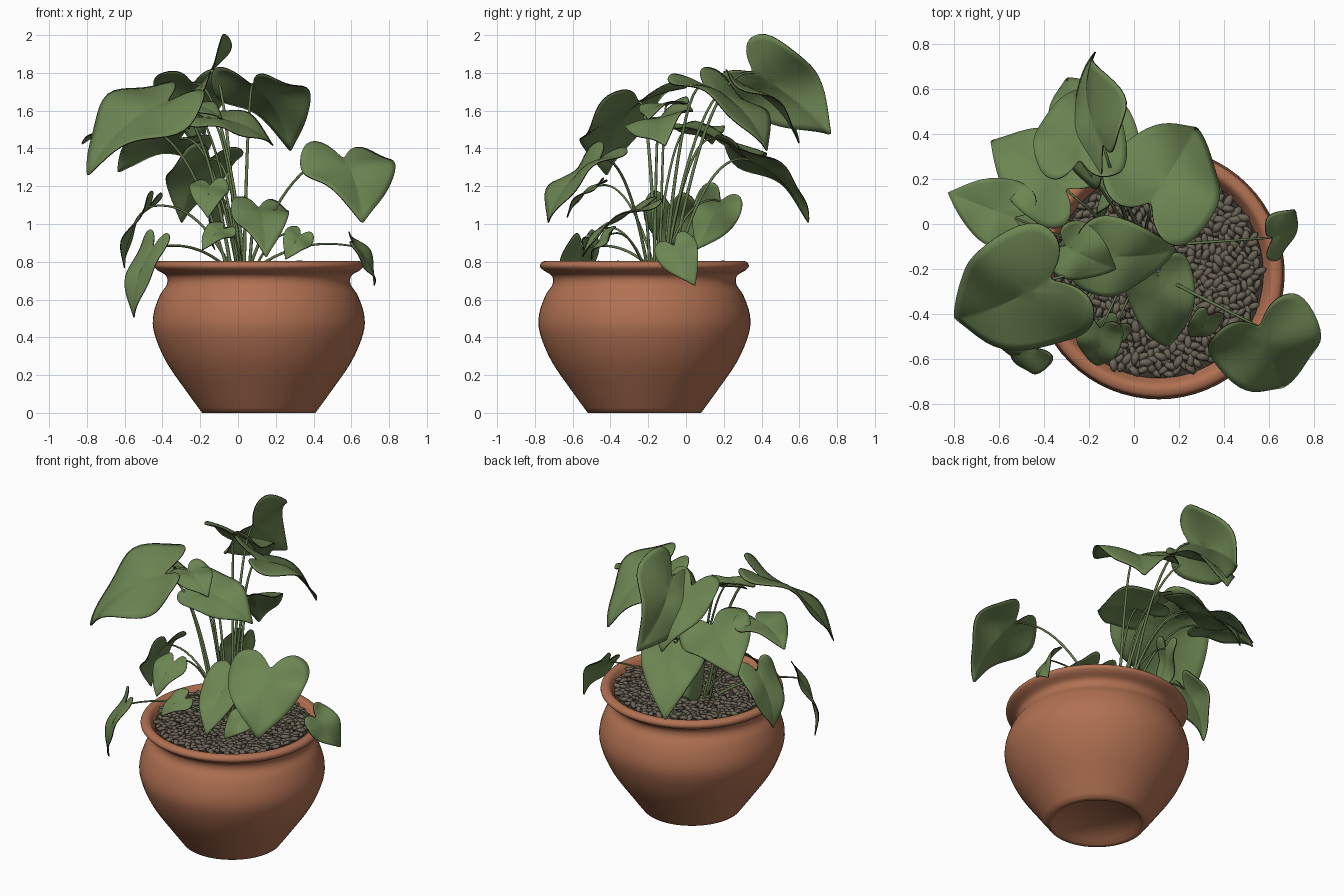
import bpy, bmesh, math, random
from mathutils import Vector, Matrix

random.seed(4)
if "Cube" in bpy.data.objects:
    bpy.data.objects.remove(bpy.data.objects["Cube"], do_unlink=True)

CENTRE = Vector((0.11, -0.22, 0))


def material(name, *rgb):
    m = bpy.data.materials.new(name)
    m.use_nodes = True
    m.diffuse_color = (*rgb, 1)
    bsdf = m.node_tree.nodes["Principled BSDF"]
    bsdf.inputs["Base Color"].default_value = (*rgb, 1)
    bsdf.inputs["Roughness"].default_value = 0.8
    return m


TERRACOTTA = material("terracotta", 0.44, 0.165, 0.085)
LEAF = material("leaf green", 0.15, 0.235, 0.085)
STEM = material("stem green", 0.13, 0.2, 0.075)
EDGE = material("dry leaf edge", 0.03, 0.02, 0.015)
STONE = material("dark pebble", 0.15, 0.13, 0.095)
SOIL = material("soil", 0.04, 0.033, 0.025)


def add_object(name, bm, *mats):
    mesh = bpy.data.meshes.new(name)
    bm.to_mesh(mesh)
    bm.free()
    for polygon in mesh.polygons:
        polygon.use_smooth = True
    for m in mats:
        mesh.materials.append(m)
    obj = bpy.data.objects.new(name, mesh)
    bpy.context.collection.objects.link(obj)
    return obj


def smooth_path(points, steps):
    # Catmull-Rom curve through the points
    pts = [Vector(p) for p in points]
    pts = [pts[0] * 2 - pts[1]] + pts + [pts[-1] * 2 - pts[-2]]
    out = []
    for a, b, c, d in zip(pts, pts[1:], pts[2:], pts[3:]):
        for i in range(steps):
            t = i / steps
            out.append(b + ((c - a) * t + (2 * a - 5 * b + 4 * c - d) * t ** 2
                            + (3 * b - a - 3 * c + d) * t ** 3) / 2)
    return [tuple(p) for p in out + [pts[-2]]]


def lathe(name, profile, mat):
    bm = bmesh.new()
    verts = [bm.verts.new((r, 0, z)) for r, z in profile]
    edges = [bm.edges.new(pair) for pair in zip(verts, verts[1:])]
    bmesh.ops.spin(bm, geom=verts + edges, axis=(0, 0, 1), cent=(0, 0, 0),
                   angle=math.tau, steps=64, use_merge=True)
    bmesh.ops.remove_doubles(bm, verts=bm.verts, dist=0.0005)
    bmesh.ops.recalc_face_normals(bm, faces=bm.faces)
    add_object(name, bm, mat).location = CENTRE


# Pot: recessed foot, round belly, flared lip
belly = smooth_path([(0.3, 0), (0.38, 0.11), (0.49, 0.27), (0.553, 0.42), (0.558, 0.52),
                     (0.525, 0.62), (0.487, 0.68), (0.49, 0.725), (0.535, 0.755),
                     (0.553, 0.777), (0.54, 0.8), (0.5, 0.8), (0.465, 0.74)], 4)
lathe("pot", [(0, 0.03), (0.25, 0.03), (0.27, 0)] + belly, TERRACOTTA)
lathe("soil", [(0, 0.772), (0.467, 0.765)], SOIL)

# Pebbles covering the soil in a sunflower spiral
bm = bmesh.new()
count = 620
for i in range(count):
    radius, angle = 0.455 * math.sqrt(i / count), i * 2.4
    place = CENTRE + Vector((radius * math.cos(angle), radius * math.sin(angle),
                             random.uniform(0.776, 0.79)))
    turn = (Matrix.Rotation(random.uniform(0, math.tau), 4, 'Z')
            @ Matrix.Rotation(random.uniform(-0.3, 0.3), 4, 'Y'))
    size = random.uniform(0.8, 1.2)
    shape = Matrix.Diagonal((0.034 * size, 0.018 * size, 0.014 * size, 1))
    bmesh.ops.create_icosphere(bm, subdivisions=1, radius=1,
                               matrix=Matrix.Translation(place) @ turn @ shape)
add_object("pebbles", bm, STONE)

# Heart outline, one half mirrored to the other: (along the midrib, sideways)
HALF = smooth_path([(0, 0), (-0.17, 0.1), (-0.26, 0.25), (-0.17, 0.42), (0.1, 0.5),
                    (0.4, 0.43), (0.68, 0.26), (0.9, 0.08), (1, 0)], 2)
OUTLINE = HALF + [(a, -s) for a, s in HALF[-2:0:-1]]


def blade(name, base, tip, roll, ratio):
    # Heart-shaped blade facing up, rolled about its midrib
    midrib = tip - base
    length = midrib.length
    width = ratio * length
    along = midrib.normalized()
    up = Vector((0, 0, 1))
    up = (up - along * up.dot(along)).normalized()
    up = Matrix.Rotation(math.radians(roll), 3, along) @ up
    side = up.cross(along)
    phase = random.uniform(0, math.tau)

    def place(a, s):
        bend = 0.12 * length * (4 * a * (1 - a) if a > 0 else 1.5 * a)
        cup = width * (0.22 * abs(s) - 0.45 * s * s)
        wave = 0.18 * width * s * math.sin(7 * a + phase)
        return base + along * a * length + side * s * width + up * (bend + cup + wave)

    bm = bmesh.new()
    heart = 0.18
    hub = bm.verts.new(place(heart, 0))
    rings = [[bm.verts.new(place(heart + (a - heart) * k / 4, s * k / 4)) for a, s in OUTLINE]
             for k in range(1, 5)]
    n = len(OUTLINE)
    for i in range(n):
        j = (i + 1) % n
        bm.faces.new((hub, rings[0][j], rings[0][i]))
        for inner, outer in zip(rings, rings[1:]):
            bm.faces.new((inner[i], inner[j], outer[j], outer[i]))
    bmesh.ops.recalc_face_normals(bm, faces=bm.faces)
    obj = add_object(name, bm, LEAF, EDGE)
    sub = obj.modifiers.new("smooth", 'SUBSURF')
    sub.levels = sub.render_levels = 1
    thick = obj.modifiers.new("thickness", 'SOLIDIFY')
    thick.thickness = 0.006
    thick.offset = 0
    thick.material_offset_rim = 1


def stalk(name, end, radius):
    # Stalk rising from the crown and arching over to the blade
    root = Vector((0.03 + 0.12 * end.x + random.uniform(-0.04, 0.04),
                   -0.13 + 0.12 * end.y + random.uniform(-0.04, 0.04), 0.76))
    bend = root.lerp(end, 0.45)
    bend.z = end.z + 0.06
    curve = bpy.data.curves.new(name, 'CURVE')
    curve.dimensions = '3D'
    curve.bevel_depth = radius
    curve.bevel_resolution = 2
    spline = curve.splines.new('POLY')
    spline.points.add(14)
    for i, p in enumerate(spline.points):
        t = i / 14
        p.co = (*root.lerp(bend, t).lerp(bend.lerp(end, t), t), 1)
        p.radius = 1.2 - 0.5 * t
    curve.materials.append(STEM)
    bpy.context.collection.objects.link(bpy.data.objects.new(name, curve))


def leaf(name, joint, tip, roll=0, ratio=0.9):
    joint, tip = Vector(joint), Vector(tip)
    blade(name + "_leaf", joint, tip, roll, ratio)
    stalk(name + "_stem", joint, 0.005 + 0.006 * (tip - joint).length)


# Upper leaves
leaf("top", (-0.14, 0.36, 1.8), (-0.17, 0.77, 1.47), roll=-63, ratio=0.95)
leaf("back_upper", (-0.24, 0.29, 1.74), (-0.24, 0.6, 1.42), ratio=0.95)
leaf("back_left", (0.08, 0.1, 1.73), (0.28, 0.43, 1.38), ratio=1.03)
leaf("back_right", (-0.31, 0.16, 1.45), (-0.64, 0.37, 1.27), roll=20, ratio=1.05)
leaf("side", (-0.54, 0.03, 1.5), (-0.83, 0.14, 1.42), ratio=1)
leaf("large_right", (-0.38, -0.25, 1.64), (-0.8, -0.42, 1.25), roll=-20, ratio=1.02)
leaf("centre", (-0.17, -0.14, 1.56), (0.19, -0.11, 1.41), roll=22, ratio=0.95)
leaf("upper_centre", (-0.3, -0.1, 1.63), (-0.08, -0.2, 1.55), roll=10, ratio=1.05)

# Middle leaves
leaf("large_left", (0.56, -0.46, 1.34), (0.66, -0.73, 1), ratio=1.15)
leaf("front_heart", (-0.15, -0.47, 1.2), (-0.16, -0.63, 1.03))
leaf("front", (0.11, -0.23, 1.08), (0.15, -0.55, 0.82), ratio=0.75)
leaf("back_low", (-0.15, 0.33, 1.34), (-0.3, 0.65, 1), ratio=0.8)
leaf("back_inner", (-0.1, 0.18, 1.12), (-0.12, 0.05, 0.86), roll=90)
leaf("right_drooping", (-0.47, -0.08, 1.09), (-0.6, -0.06, 0.76), ratio=0.85)

# Low leaves around the rim
leaf("hanging", (-0.45, -0.55, 0.87), (-0.55, -0.57, 0.5), roll=-28, ratio=0.6)
leaf("rim", (0.62, -0.06, 0.88), (0.72, 0.05, 0.67), roll=53)
leaf("small_front", (0.33, -0.41, 0.94), (0.25, -0.5, 0.81), roll=-40)
leaf("small_inner", (-0.08, -0.45, 0.97), (-0.19, -0.54, 0.86), roll=-25)
